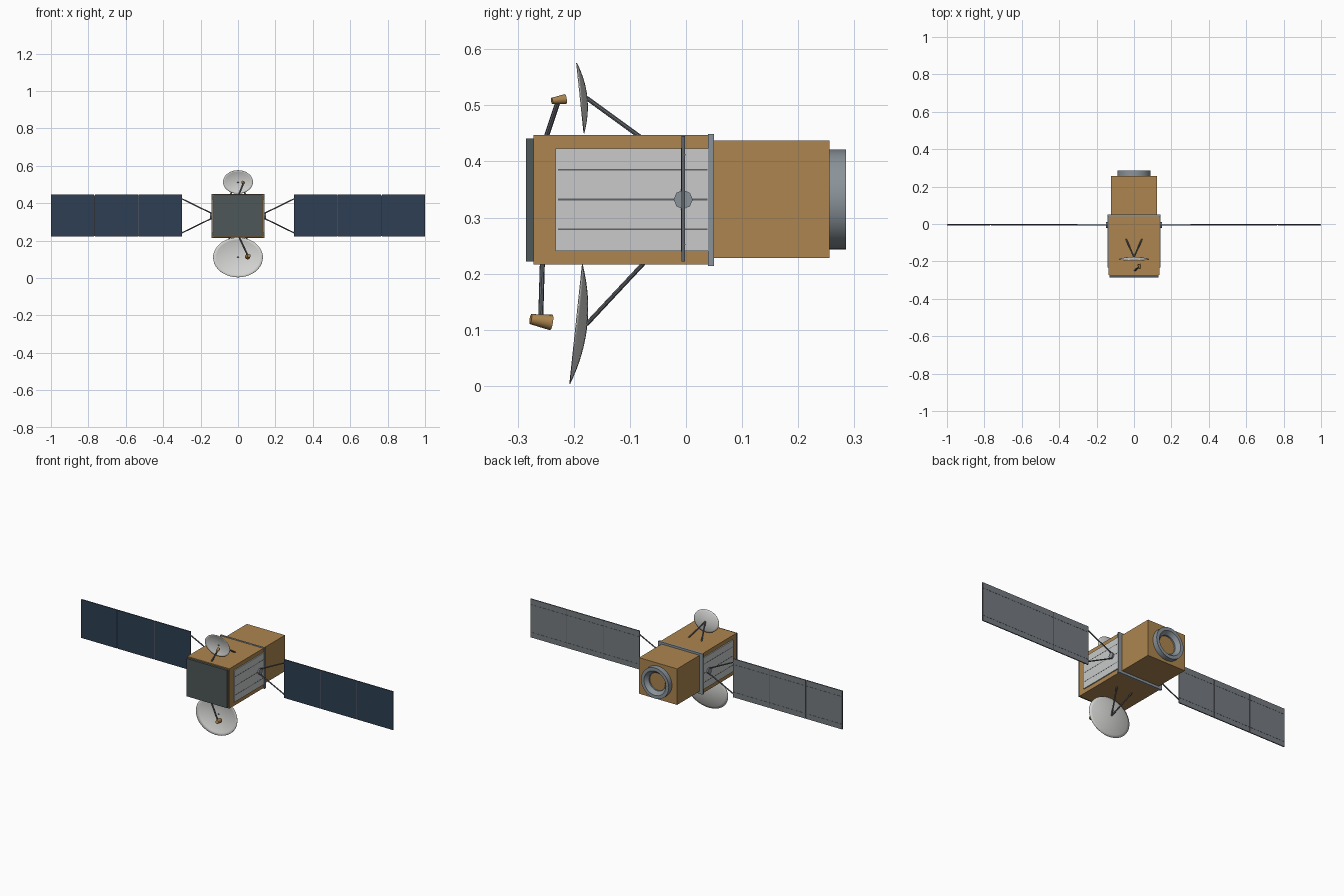
import bpy, bmesh, math
from mathutils import Vector, Matrix

cube = bpy.data.objects.get("Cube")
if cube:
    bpy.data.objects.remove(cube, do_unlink=True)


def material(name, *srgb):
    rgb = [(c / 255 / 12.92) if c < 10 else ((c / 255 + 0.055) / 1.055) ** 2.4 for c in srgb]
    m = bpy.data.materials.new(name)
    m.use_nodes = True
    m.diffuse_color = (*rgb, 1)
    m.node_tree.nodes["Principled BSDF"].inputs["Base Color"].default_value = (*rgb, 1)
    return m


FOIL = material("gold foil", 172, 133, 79)
NAVY = material("solar cell navy", 46, 62, 84)
BACK = material("panel back grey", 118, 124, 129)
PLATE = material("dark shield grey", 78, 87, 88)
LIGHT = material("radiator light grey", 200, 202, 201)
WHITE = material("dish white", 212, 212, 210)
METAL = material("metal grey", 138, 147, 154)
STRUT = material("strut grey", 94, 98, 104)
CZ = 0.332          # height of the main axis
WING_Y = -0.005     # plane of the solar wings


def finish(bm, name, mats, smooth=False):
    bmesh.ops.recalc_face_normals(bm, faces=bm.faces)
    me = bpy.data.meshes.new(name)
    bm.to_mesh(me)
    bm.free()
    for m in mats:
        me.materials.append(m)
    ob = bpy.data.objects.new(name, me)
    bpy.context.collection.objects.link(ob)
    if smooth:
        bpy.ops.object.select_all(action='DESELECT')
        ob.select_set(True)
        bpy.context.view_layer.objects.active = ob
        bpy.ops.object.shade_smooth_by_angle(angle=math.radians(35))
    return ob


def box(name, x, y, z, mat):
    """Box from (low, high) pairs."""
    bm = bmesh.new()
    size = Matrix.Diagonal((x[1] - x[0], y[1] - y[0], z[1] - z[0], 1))
    mid = Matrix.Translation((sum(x) / 2, sum(y) / 2, sum(z) / 2))
    bmesh.ops.create_cube(bm, size=1, matrix=mid @ size)
    return finish(bm, name, [mat])


def rod(name, a, b, mat, r1=0.004, r2=None, sides=8):
    """Cylinder or cone between two points."""
    a, b = Vector(a), Vector(b)
    turn = (b - a).to_track_quat('Z', 'Y').to_matrix().to_4x4()
    bm = bmesh.new()
    bmesh.ops.create_cone(bm, cap_ends=True, segments=sides, radius1=r1,
                          radius2=r1 if r2 is None else r2, depth=(b - a).length,
                          matrix=Matrix.Translation((a + b) / 2) @ turn)
    return finish(bm, name, [mat], sides > 8)


def lathe(name, profile, matrix, mat, closed=False, sides=40):
    """Spin (radius, height) points around local z, then place with the matrix."""
    bm = bmesh.new()
    verts = [bm.verts.new((r, 0, h)) for r, h in profile]
    pairs = list(zip(verts, verts[1:])) + ([(verts[-1], verts[0])] if closed else [])
    edges = [bm.edges.new(p) for p in pairs]
    bmesh.ops.spin(bm, geom=verts + edges, cent=(0, 0, 0), axis=(0, 0, 1),
                   angle=math.tau, steps=sides)
    bmesh.ops.remove_doubles(bm, verts=bm.verts, dist=1e-5)
    bmesh.ops.transform(bm, matrix=matrix, verts=bm.verts)
    return finish(bm, name, [mat], True)


# Body blocks, front shield and collar
box("main_body", (-0.135, 0.135), (-0.272, 0.045), (0.216, 0.447), FOIL)
box("rear_body", (-0.122, 0.122), (0.045, 0.256), (0.228, 0.437), FOIL)
box("front_shield", (-0.13, 0.13), (-0.285, -0.272), (0.222, 0.441), PLATE)
box("collar", (-0.143, 0.143), (0.039, 0.05), (0.214, 0.449), METAL)

# Rear nozzle ring with a sloped inner wall
lathe("rear_ring", [(0.089, 0.25), (0.089, 0.285), (0.07, 0.285), (0.052, 0.264), (0.052, 0.25)],
      Matrix.Translation((0, 0, CZ)) @ Matrix.Rotation(-math.pi / 2, 4, 'X'), METAL, True)

# Side radiators, wing hubs, yokes and solar wings
for side, s in (("left", 1), ("right", -1)):
    def span(a, b):
        return tuple(sorted((s * a, s * b)))

    box(f"{side}_radiator", span(0.134, 0.141), (-0.233, 0.042), (0.24, 0.423), LIGHT)
    for i in (-1, 0, 1):
        z = CZ + i * 0.053
        box(f"{side}_radiator_groove_{i + 2}", span(0.14, 0.1415), (-0.228, 0.038),
            (z - 0.0015, z + 0.0015), STRUT)
    rod(f"{side}_wing_hub", (s * 0.135, WING_Y, CZ), (s * 0.15, WING_Y, CZ), METAL, 0.017)
    for end, k in (("upper", 1), ("lower", -1)):
        rod(f"{side}_{end}_yoke", (s * 0.14, WING_Y, CZ + k * 0.013),
            (s * 0.302, WING_Y, CZ + k * 0.092), STRUT, 0.0035)
        # Thin rail along the back of the wing
        z = CZ + k * 0.08
        box(f"{side}_{end}_back_rail", span(0.302, 0.998), (WING_Y, WING_Y + 0.0038),
            (z - 0.001, z + 0.001), STRUT)

    # Three panels: cells on the front, grey elsewhere
    for i in range(3):
        x0 = 0.3 + i * 0.2345
        panel = box(f"{side}_solar_panel_{i + 1}", span(x0, x0 + 0.231),
                    (WING_Y - 0.003, WING_Y + 0.003), (0.222, 0.445), NAVY)
        panel.data.materials.append(BACK)
        panel.data.materials.append(STRUT)
        for f in panel.data.polygons:
            f.material_index = 0 if f.normal.y < -0.5 else 1 if f.normal.y > 0.5 else 2
        if i:
            x = s * (x0 - 0.00175)
            rod(f"{side}_panel_hinge_{i}", (x, WING_Y, 0.225), (x, WING_Y, 0.442), STRUT, 0.0022)


def dish(name, rim, rx, rz, depth, tilt):
    """Shallow elliptical bowl opening toward the front."""
    prof = [(t / 8, depth * ((t / 8) ** 2 - 1)) for t in range(9)]
    place = (Matrix.Translation(rim) @ Matrix.Rotation(math.pi / 2 + tilt, 4, 'X')
             @ Matrix.Diagonal((rx, rz, 1, 1)))
    ob = lathe(name, prof, place, WHITE)
    mod = ob.modifiers.new("thickness", 'SOLIDIFY')
    mod.thickness = 0.0015
    mod.offset = 0


# Upper and lower antennas
dish("upper_dish", (0, -0.1885, 0.513), 0.08, 0.063, 0.012, math.radians(6))
dish("lower_dish", (0, -0.196, 0.11), 0.133, 0.107, 0.0195, math.radians(-6))
for side, s in (("left", 1), ("right", -1)):
    rod(f"upper_dish_{side}_strut", (0, -0.177, 0.513), (s * 0.042, -0.082, 0.444), STRUT)
    rod(f"lower_dish_{side}_strut", (0, -0.177, 0.11), (s * 0.05, -0.075, 0.219), STRUT)

# Feed booms and horns
rod("upper_feed_boom", (0.004, -0.249, 0.444), (0.029, -0.228, 0.507), STRUT, 0.0045)
rod("upper_feed_horn", (0.033, -0.239, 0.508), (0.026, -0.215, 0.511), FOIL, 0.0055, 0.009, 16)
rod("lower_feed_boom", (0.006, -0.256, 0.219), (0.053, -0.259, 0.118), STRUT, 0.0045)
rod("lower_feed_horn", (0.059, -0.277, 0.119), (0.051, -0.24, 0.113), FOIL, 0.009, 0.014, 16)
